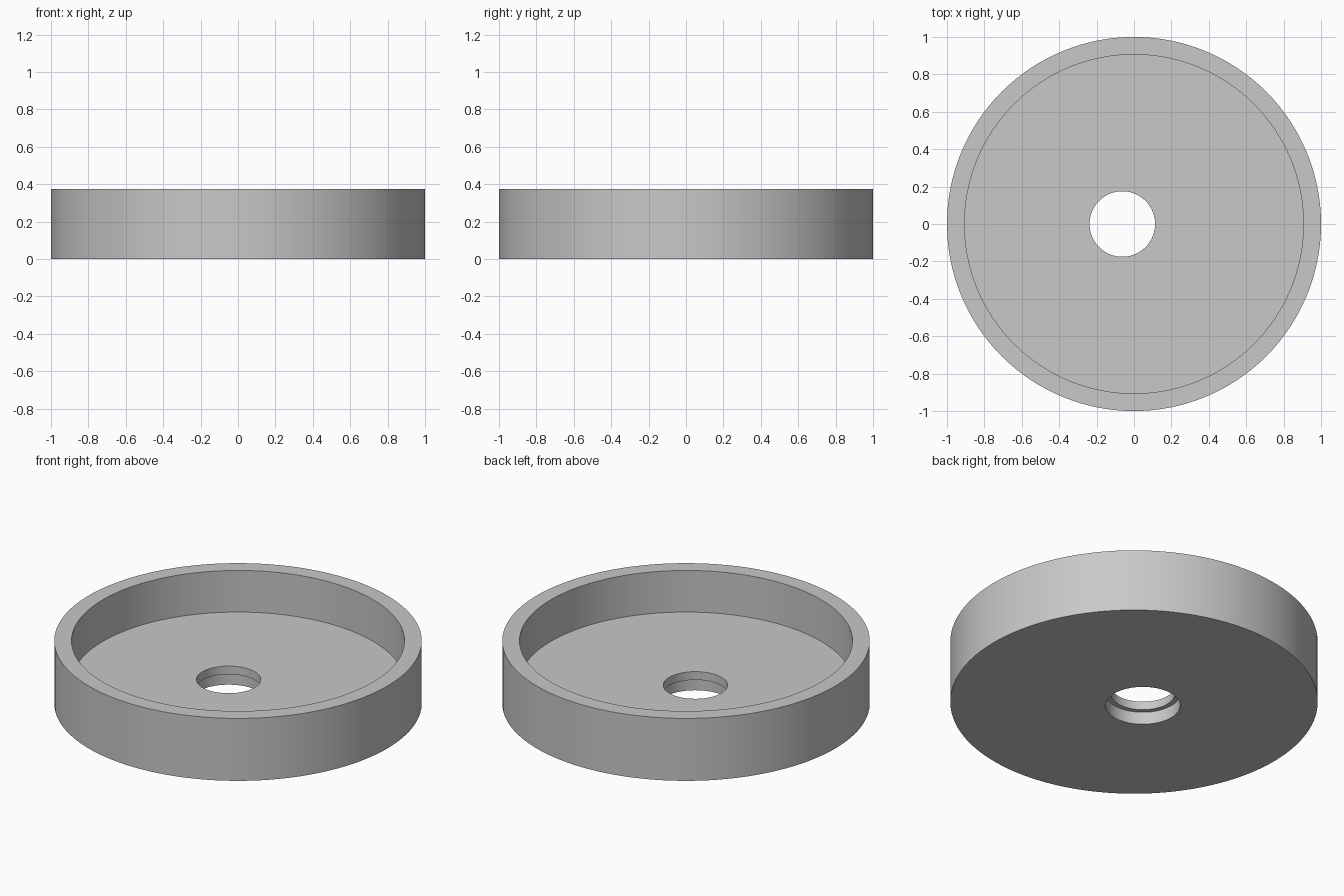
import bpy
import bmesh
import math

cube = bpy.data.objects.get("Cube")
if cube:
    bpy.data.objects.remove(cube, do_unlink=True)

SEGMENTS = 128
HEIGHT, FLOOR, STEP = 0.375, 0.125, 0.075   # rim top, tray floor, counterbore ledge
OUTER, INNER = 1.0, 0.906                   # wall radii
HOLE, COUNTERBORE = 0.175, 0.203            # off-centre bore radii
HOLE_X = -0.0625

# Plain grey material
grey = bpy.data.materials.new("plain grey")
grey.use_nodes = True
colour = (0.58, 0.58, 0.58, 1)
grey.diffuse_color = colour
grey.node_tree.nodes["Principled BSDF"].inputs["Base Color"].default_value = colour

# Closed loop of rings (centre x, radius, z): outside, rim, floor, stepped bore, underside
rings = [
    (0, OUTER, 0), (0, OUTER, HEIGHT),
    (0, INNER, HEIGHT), (0, INNER, FLOOR),
    (HOLE_X, HOLE, FLOOR), (HOLE_X, HOLE, STEP),
    (HOLE_X, COUNTERBORE, STEP), (HOLE_X, COUNTERBORE, 0),
]


def add_ring(bm, centre, radius, z):
    angles = [math.tau * i / SEGMENTS for i in range(SEGMENTS)]
    return [bm.verts.new((centre + radius * math.cos(a), radius * math.sin(a), z))
            for a in angles]


bm = bmesh.new()
loops = [add_ring(bm, *ring) for ring in rings]
for lower, upper in zip(loops, loops[1:] + loops[:1]):
    for i in range(SEGMENTS):
        j = (i + 1) % SEGMENTS
        bm.faces.new((lower[i], lower[j], upper[j], upper[i]))
bmesh.ops.recalc_face_normals(bm, faces=bm.faces)

mesh = bpy.data.meshes.new("round_tray")
bm.to_mesh(mesh)
bm.free()
mesh.materials.append(grey)
tray = bpy.data.objects.new("round_tray", mesh)
bpy.context.collection.objects.link(tray)

# Smooth round walls, crisp edges
bpy.ops.object.select_all(action="DESELECT")
tray.select_set(True)
bpy.context.view_layer.objects.active = tray
bpy.ops.object.shade_smooth_by_angle(angle=math.radians(30))
